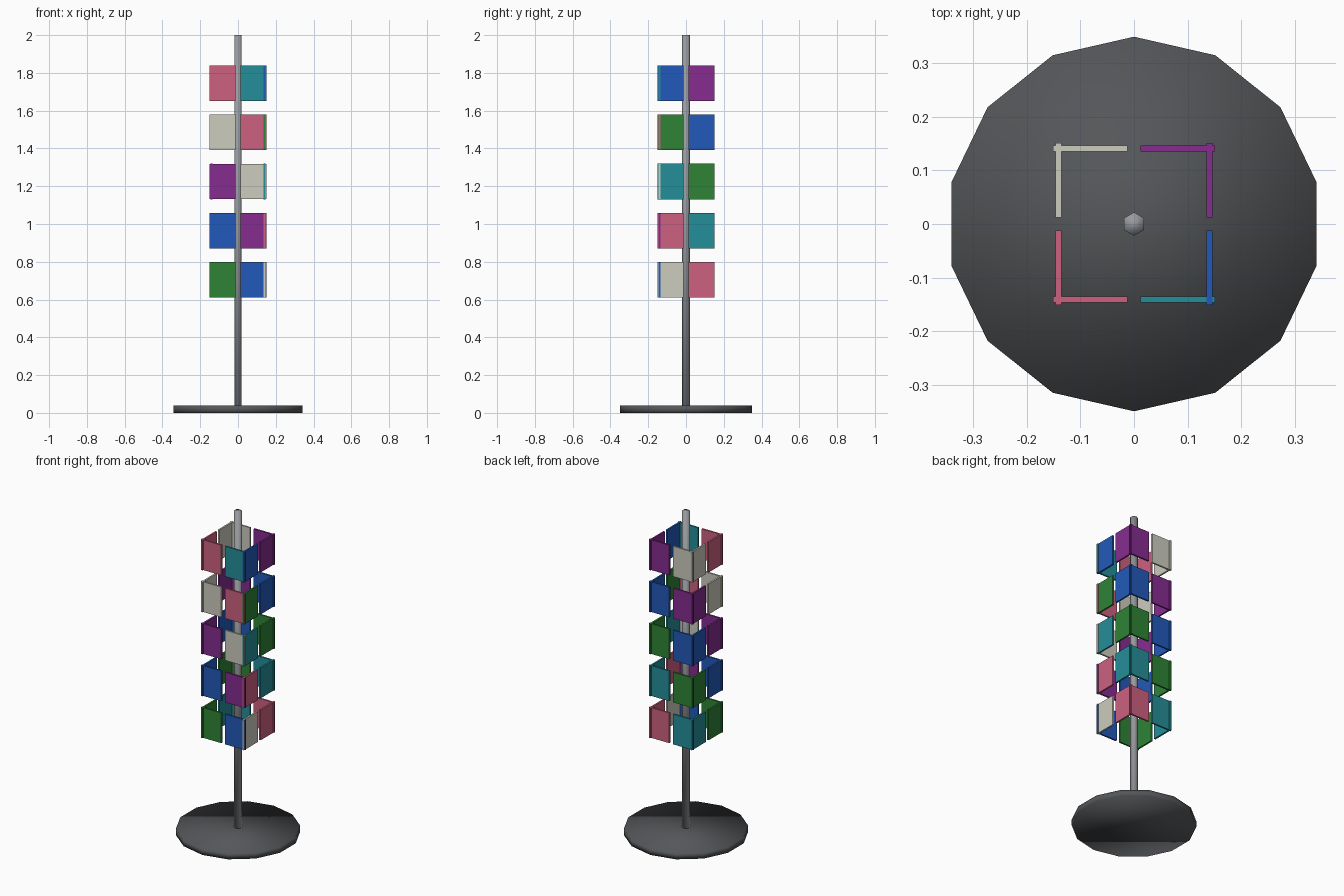
import bpy

if "Cube" in bpy.data.objects:
    bpy.data.objects.remove(bpy.data.objects["Cube"])


def srgb(r, g, b):
    def lin(c):
        c /= 255
        return c / 12.92 if c <= 0.04045 else ((c + 0.055) / 1.055) ** 2.4
    return (lin(r), lin(g), lin(b), 1)


def material(name, rgb):
    m = bpy.data.materials.new(name)
    m.diffuse_color = srgb(*rgb)
    m.use_nodes = True
    m.node_tree.nodes["Principled BSDF"].inputs["Base Color"].default_value = m.diffuse_color
    return m


# Colours; the six panel colours are in the order they step down the stand
dark = material("dark grey", (84, 86, 89))
steel = material("steel grey", (152, 154, 158))
panels = [material(n, c) for n, c in (
    ("pink", (205, 97, 128)),
    ("cream", (205, 204, 190)),
    ("purple", (134, 44, 144)),
    ("blue", (34, 90, 186)),
    ("green", (46, 132, 54)),
    ("teal", (36, 142, 152)))]
PINK, CREAM, PURPLE, BLUE, GREEN, TEAL = range(6)


def post(name, sides, radius, z0, z1, mat):
    bpy.ops.mesh.primitive_cylinder_add(vertices=sides, radius=radius,
                                        depth=z1 - z0, location=(0, 0, (z0 + z1) / 2))
    ob = bpy.context.object
    ob.name = name
    ob.data.materials.append(mat)
    bpy.ops.object.shade_smooth()


def plate(name, loc, size, mat):
    bpy.ops.mesh.primitive_cube_add(size=1, location=loc)
    ob = bpy.context.object
    ob.name = name
    ob.scale = size
    bpy.ops.object.transform_apply(location=False, rotation=False, scale=True)
    ob.data.materials.append(mat)


# Base disc and pole
post("base", 14, 0.35, 0, 0.038, dark)
post("pole", 6, 0.022, 0.003, 2.0, steel)

# Corner pockets: x sign, y sign, top colour of front/back plate, of side plate
corners = [("front_left", -1, -1, PINK, PINK),
           ("front_right", 1, -1, TEAL, BLUE),
           ("back_right", 1, 1, PURPLE, PURPLE),
           ("back_left", -1, 1, CREAM, CREAM)]
LENGTH, THICK, HEIGHT = 0.139, 0.0105, 0.187

for level in range(5):
    z = 1.745 - 0.26 * level
    for name, sx, sy, face, side in corners:
        plate(f"{name}_face_panel_{level + 1}", (sx * 0.082, sy * 0.141, z),
              (LENGTH, THICK, HEIGHT), panels[(face + level) % 6])
        plate(f"{name}_side_panel_{level + 1}", (sx * 0.141, sy * 0.082, z),
              (THICK, LENGTH, HEIGHT + 0.001), panels[(side + level) % 6])
